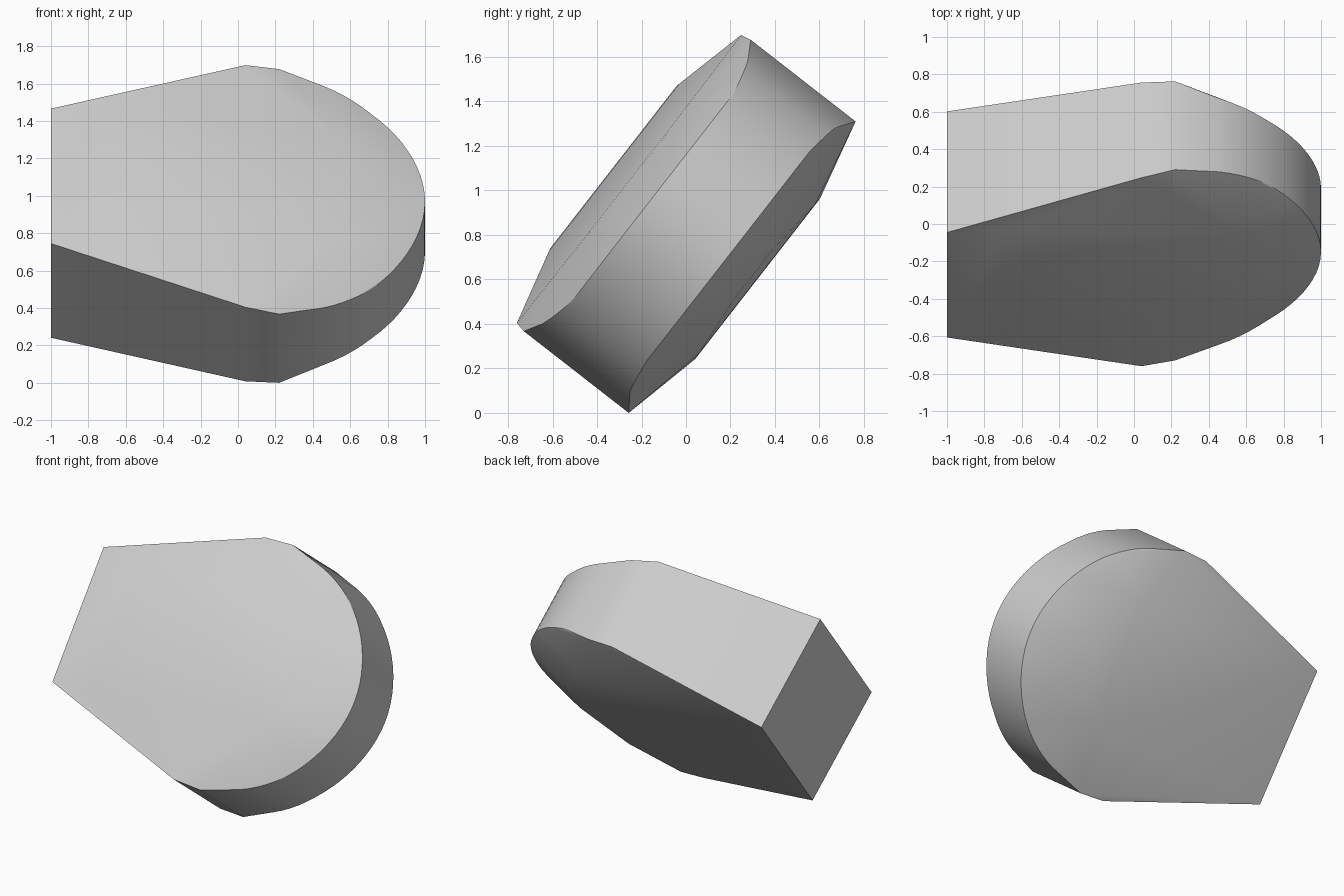
import bpy, bmesh, math
from mathutils import Matrix, Vector
from mathutils.geometry import interpolate_bezier

cube = bpy.data.objects.get("Cube")
if cube:
    bpy.data.objects.remove(cube, do_unlink=True)

# Material
grey = bpy.data.materials.new("light_grey")
grey.use_nodes = True
color = (0.6, 0.6, 0.6, 1)
grey.diffuse_color = color
grey.node_tree.nodes["Principled BSDF"].inputs["Base Color"].default_value = color

# Half outline of the side wall: along, across, front height, back height
outline = [(-1, 0.457, 0.413, -0.407), (0.04, 0.82, 0.325, -0.32),
           (0.22, 0.83, 0.278, -0.32)]

# Rounded end of the outline, its rims settling to a constant height
nose = interpolate_bezier(Vector((0.4, 0.77)), Vector((0.72, 0.68)),
                          Vector((1, 0.34)), Vector((1, 0)), 18)
for i, p in enumerate(nose):
    lift = max(0, 1 - i / 6)
    outline.append((p.x, p.y, 0.19 + 0.05 * lift, -0.24 - 0.03 * lift))

# Raised plateau corners: along, across, height
front_plateau = [(-0.7, 0.475, 0.41), (0.56, 0.314, 0.32), (0.63, 0.17, 0.31)]
back_plateau = [(0.4, 0.425, -0.405), (0.67, 0.14, -0.38)]

points = front_plateau + back_plateau
for along, across, front, back in outline:
    points += [(along, across, front), (along, across, back)]

# Faceted slab, mirrored across its middle
bm = bmesh.new()
for along, across, height in points:
    for side in ((1, -1) if across > 0.001 else (1,)):
        bm.verts.new((along, across * side, height))
bmesh.ops.convex_hull(bm, input=bm.verts[:])
bmesh.ops.dissolve_limit(bm, angle_limit=math.radians(0.5),
                         verts=bm.verts[:], edges=bm.edges[:])
bmesh.ops.recalc_face_normals(bm, faces=bm.faces[:])

# Tilt it up on its lower edge
bm.transform(Matrix.Translation((0, 0, 0.855)) @ Matrix.Rotation(math.radians(52.1), 4, "X"))
low = min(v.co.z for v in bm.verts)
bmesh.ops.translate(bm, vec=(0, 0, -low), verts=bm.verts[:])

mesh = bpy.data.meshes.new("tilted_slab")
bm.to_mesh(mesh)
bm.free()
mesh.materials.append(grey)
slab = bpy.data.objects.new("tilted_slab", mesh)
bpy.context.collection.objects.link(slab)
bpy.context.view_layer.objects.active = slab
slab.select_set(True)
bpy.ops.object.shade_smooth_by_angle(angle=math.radians(25))
